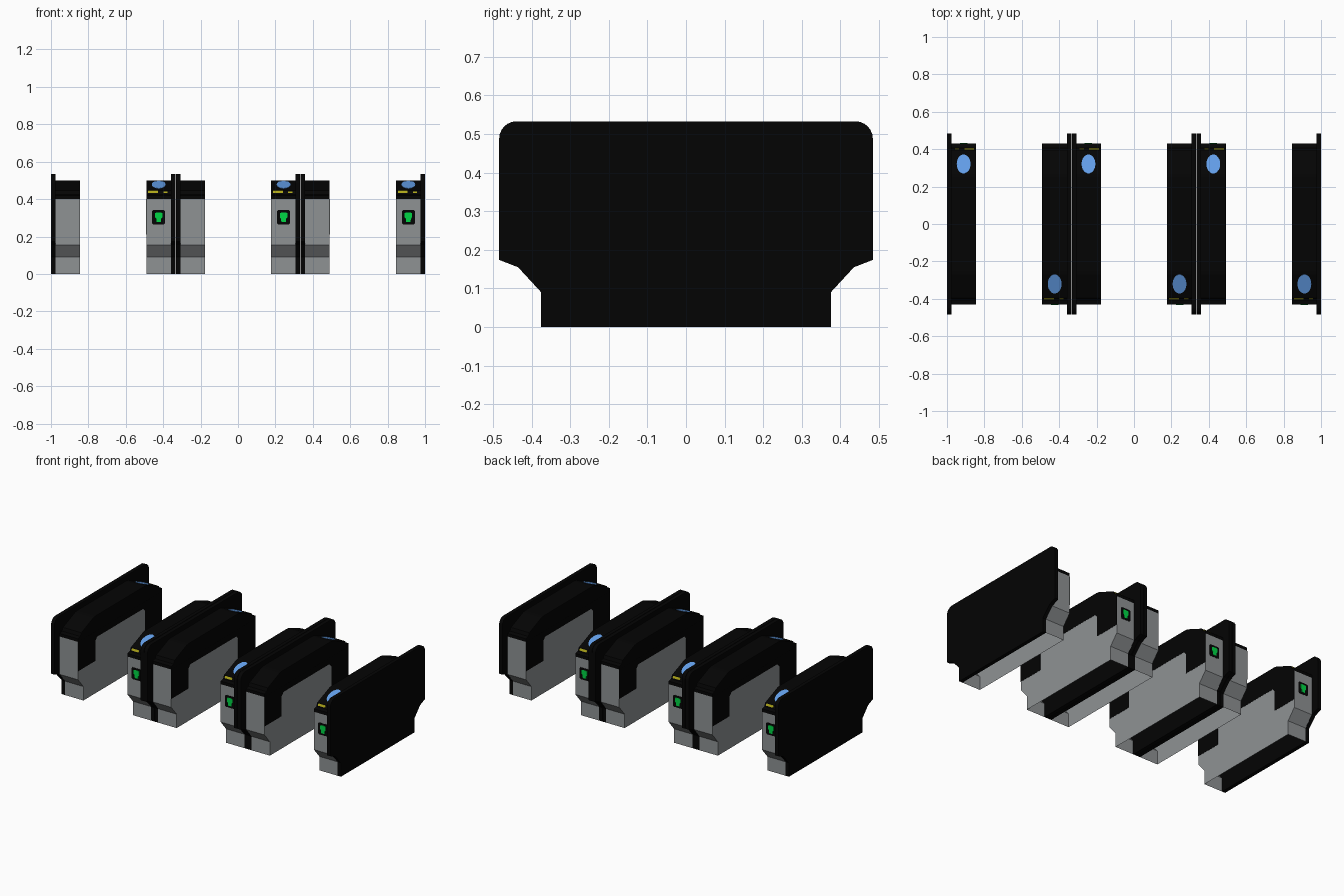
import bpy, bmesh, math
from mathutils import Matrix, Vector

if "Cube" in bpy.data.objects:
    bpy.data.objects.remove(bpy.data.objects["Cube"])


def material(name, rgb):
    m = bpy.data.materials.new(name)
    m.diffuse_color = (*rgb, 1)
    m.use_nodes = True
    m.node_tree.nodes["Principled BSDF"].inputs["Base Color"].default_value = m.diffuse_color
    return m


BLACK = material("black", (0.0012, 0.0012, 0.0012))
GREY = material("steel grey", (0.272, 0.287, 0.295))
BLUE = material("reader blue", (0.13, 0.36, 0.85))
GREEN = material("sign green", (0.0, 0.68, 0.06))
YELLOW = material("label yellow", (0.42, 0.38, 0.01))

X_IN, X_PANEL, X_OUT = 0.177, 0.3085, 0.3325   # aisle face, panel inside, panel outside
LANE = 0.6675
X_MID = 0.2435


def extrude(name, outline, frame, depth, mat, place, keep=None):
    """Extrude a 2D outline along the frame's local z; keep() filters faces."""
    bm = bmesh.new()
    base = [bm.verts.new((a, b, 0)) for a, b in outline]
    top = [bm.verts.new((a, b, depth)) for a, b in outline]
    bm.faces.new(base[::-1])
    bm.faces.new(top)
    n = len(base)
    for i in range(n):
        j = (i + 1) % n
        bm.faces.new((base[i], base[j], top[j], top[i]))
    bmesh.ops.recalc_face_normals(bm, faces=bm.faces)
    bm.transform(frame)
    bm.normal_update()
    if keep:
        drop = [f for f in bm.faces if not keep(f)]
        bmesh.ops.delete(bm, geom=drop, context='FACES')
    bm.transform(place)
    me = bpy.data.meshes.new(name)
    bm.to_mesh(me)
    bm.free()
    me.materials.append(mat)
    ob = bpy.data.objects.new(name, me)
    bpy.context.collection.objects.link(ob)
    return ob


def frame(origin, u, v):
    """Matrix taking local x, y, z to u, v and u x v at the origin."""
    u, v = Vector(u).normalized(), Vector(v).normalized()
    w = u.cross(v)
    m = Matrix((u, v, w)).transposed().to_4x4()
    m.translation = origin
    return m


def side(x):
    return frame((x, 0, 0), (0, 1, 0), (0, 0, 1))


def mirrored(half):
    return half + [(-y, z) for y, z in reversed(half)]


def rect(w, h):
    return [(-w, -h), (w, -h), (w, h), (-w, h)]


def rounded(w, h, c):
    return [(-w + c, -h), (w - c, -h), (w, -h + c), (w, h - c),
            (w - c, h), (-w + c, h), (-w, h - c), (-w, -h + c)]


# Profiles in y and z
corner = [(0.439 + 0.045 * math.cos(t * math.pi / 12),
           0.488 + 0.045 * math.sin(t * math.pi / 12)) for t in range(7)]
PANEL = mirrored([(0.375, 0), (0.375, 0.09), (0.435, 0.155), (0.484, 0.174)] + corner)
BODY = mirrored([(0.375, 0), (0.375, 0.09), (0.43, 0.155), (0.43, 0.40)])
HOOD = mirrored([(0.43, 0.40), (0.43, 0.42), (0.406, 0.426), (0.396, 0.446),
                 (0.27, 0.497), (0.25, 0.50)])
TRIM = mirrored([(0.235, 0.36), (0.255, 0.34), (0.255, 0.21), (0.43, 0.21), (0.43, 0.40)])
ELLIPSE = [(0.037 * math.cos(t * math.pi / 12), 0.055 * math.sin(t * math.pi / 12))
           for t in range(24)]
FIGURE = [(-0.012, -0.026), (0.012, -0.026), (0.013, -0.008), (0.02, 0.0),
          (0.02, 0.022), (0.01, 0.026), (-0.01, 0.026), (-0.02, 0.022),
          (-0.02, 0.0), (-0.013, -0.008)]


def shell(f):
    # the cabinet is open underneath and against the tall panel
    c = f.calc_center_median()
    return c.z > 0.001 and c.x < X_PANEL - 0.001 and not (f.normal.z > 0.9)


def build_half(place):
    extrude("side_panel", PANEL, side(X_PANEL), X_OUT - X_PANEL, BLACK, place)
    extrude("cabinet_body", BODY, side(X_IN), X_PANEL - X_IN, GREY, place, shell)
    extrude("cabinet_hood", HOOD, side(X_IN), X_PANEL - X_IN, BLACK, place)
    extrude("aisle_trim", TRIM, side(X_IN - 0.001), 0.001, BLACK, place)
    # direction sign on the entry end
    extrude("sign_plate", rounded(0.035, 0.038, 0.006),
            frame((X_MID, -0.43, 0.303), (1, 0, 0), (0, 0, 1)), 0.0015, BLACK, place)
    extrude("sign_figure", FIGURE,
            frame((X_MID, -0.4315, 0.303), (1, 0, 0), (0, 0, 1)), 0.0015, GREEN, place)
    # card reader on the sloping top
    extrude("card_reader", ELLIPSE,
            frame((X_MID, -0.32, 0.4765), (1, 0, 0), (0, 0.126, 0.051)), 0.002, BLUE, place)
    # small labels under the reader
    for x, z, w, h in ((-0.03, 0.438, 0.026, 0.007), (0.036, 0.436, 0.011, 0.004)):
        y = -0.396 - (0.446 - z) * 0.5
        extrude("label", rect(w, h),
                frame((X_MID + x, y, z), (1, 0, 0), (0, 0.01, 0.02)), 0.002, YELLOW, place)


# Three lanes, each with two halves turned about the lane centre
for lane in (-LANE, 0, LANE):
    for turn in (0, math.pi):
        build_half(Matrix.Translation((lane, 0, 0)) @ Matrix.Rotation(turn, 4, 'Z'))
